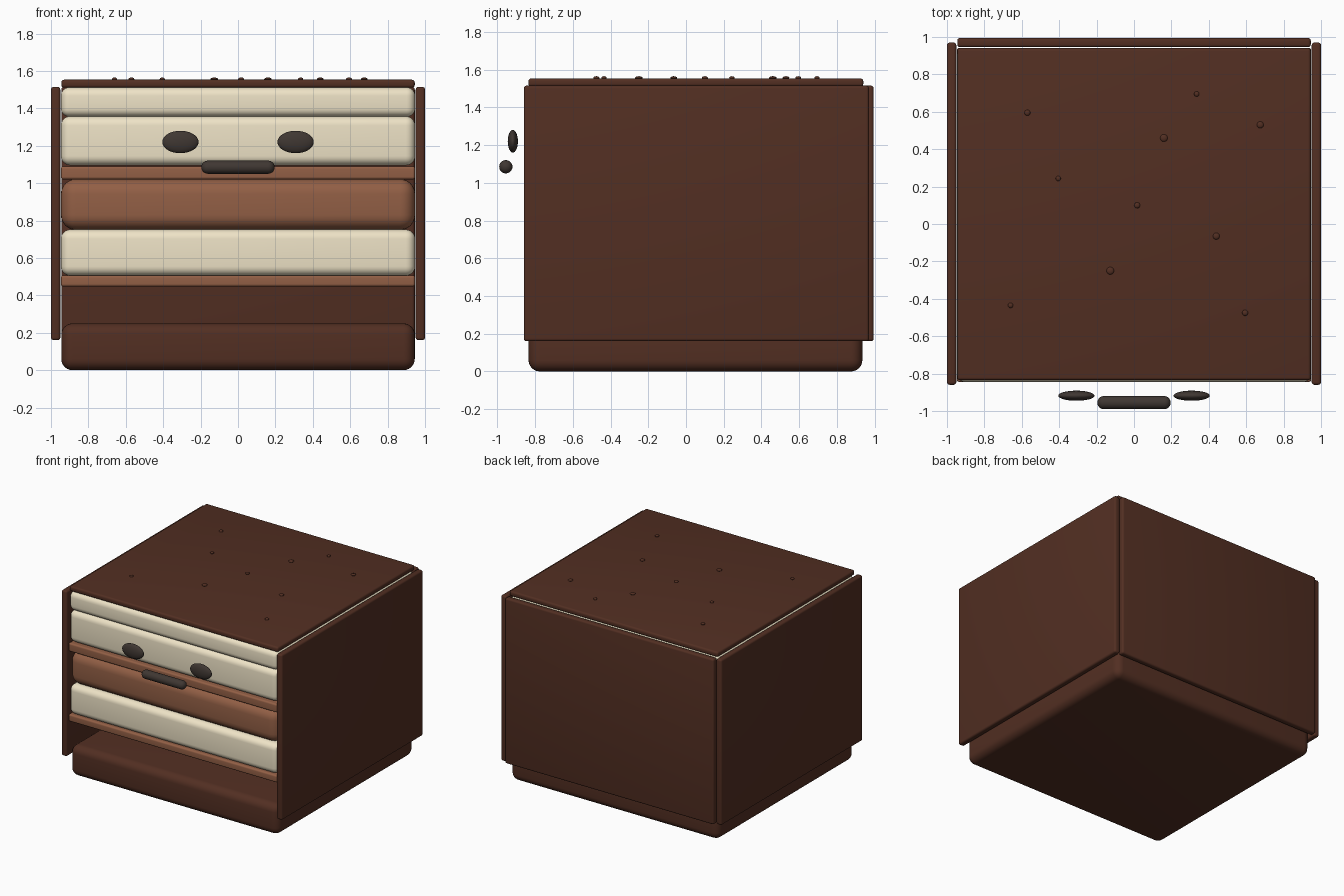
import bpy, math

if "Cube" in bpy.data.objects:
    bpy.data.objects.remove(bpy.data.objects["Cube"])


def material(name, rgb):
    m = bpy.data.materials.new(name)
    m.diffuse_color = (*rgb, 1)
    m.use_nodes = True
    m.node_tree.nodes["Principled BSDF"].inputs["Base Color"].default_value = m.diffuse_color
    return m


DARK = material("dark_chocolate", (0.085, 0.028, 0.016))
BROWN = material("milk_chocolate", (0.29, 0.115, 0.06))
CREAM = material("cream", (0.86, 0.77, 0.57))
FACE = material("face_dark", (0.05, 0.038, 0.032))


def finish(obj, name, mat):
    obj.name = name
    obj.data.materials.append(mat)
    bpy.ops.object.shade_smooth_by_angle(angle=math.radians(40))


def slab(name, xs, ys, zs, bevel, mat, segments=4):
    """Rounded box given by its x, y and z ranges."""
    lo, hi = zip(xs, ys, zs)
    bpy.ops.mesh.primitive_cube_add(size=1, location=[(a + b) / 2 for a, b in zip(lo, hi)])
    obj = bpy.context.object
    obj.scale = [b - a for a, b in zip(lo, hi)]
    bpy.ops.object.transform_apply(location=False, rotation=False, scale=True)
    mod = obj.modifiers.new("rounding", 'BEVEL')
    mod.width = bevel
    mod.segments = segments
    bpy.ops.object.modifier_apply(modifier=mod.name)
    finish(obj, name, mat)


def ellipsoid(name, loc, radii, mat, segments=32, rings=16):
    bpy.ops.mesh.primitive_uv_sphere_add(segments=segments, ring_count=rings, radius=1, location=loc)
    obj = bpy.context.object
    obj.scale = radii
    bpy.ops.object.transform_apply(location=False, rotation=False, scale=True)
    finish(obj, name, mat)


# Outer shell: base, side walls, back wall and lid
slab("base", (-0.945, 0.945), (-0.835, 0.935), (0, 0.25), 0.06, DARK, 6)
for side, x0 in (("left", -1.0), ("right", 0.95)):
    slab(side + "_wall", (x0, x0 + 0.05), (-0.86, 0.97), (0.16, 1.515), 0.015, DARK)
slab("back_wall", (-0.945, 0.945), (0.945, 0.995), (0.16, 1.515), 0.015, DARK)
slab("lid", (-0.945, 0.945), (-0.835, 0.94), (1.51, 1.553), 0.015, DARK)

# Stacked filling: name, bottom, top, rounding, material
layers = [
    ("lower_wafer", 0.447, 0.507, 0.014, BROWN),
    ("lower_cream", 0.505, 0.752, 0.05, CREAM),
    ("middle_cake", 0.75, 1.022, 0.08, BROWN),
    ("upper_wafer", 1.02, 1.09, 0.014, BROWN),
    ("upper_cream", 1.095, 1.358, 0.05, CREAM),
    ("top_cream", 1.355, 1.512, 0.045, CREAM),
]
for name, z0, z1, bevel, mat in layers:
    slab(name, (-0.947, 0.947), (-0.845, 0.942), (z0, z1), bevel, mat, 6)

# Face floating in front of the filling
for side, sx in (("left", -1), ("right", 1)):
    ellipsoid(side + "_eye", (sx * 0.308, -0.918, 1.22), (0.097, 0.027, 0.06), FACE)
slab("mouth", (-0.196, 0.196), (-0.99, -0.92), (1.05, 1.12), 0.0345, FACE, 8)

# Crumbs sprinkled on the lid
crumbs = [(0.335, 0.695), (-0.57, 0.595), (0.675, 0.53), (0.16, 0.46), (-0.405, 0.243),
          (0.017, 0.1), (0.44, -0.065), (-0.127, -0.25), (-0.66, -0.435), (0.594, -0.475)]
for i, (x, y) in enumerate(crumbs):
    r = 0.014 + 0.002 * (i % 4)
    ellipsoid(f"crumb_{i + 1}", (x, y, 1.556), (r, r, 0.009), DARK, 16, 8)
